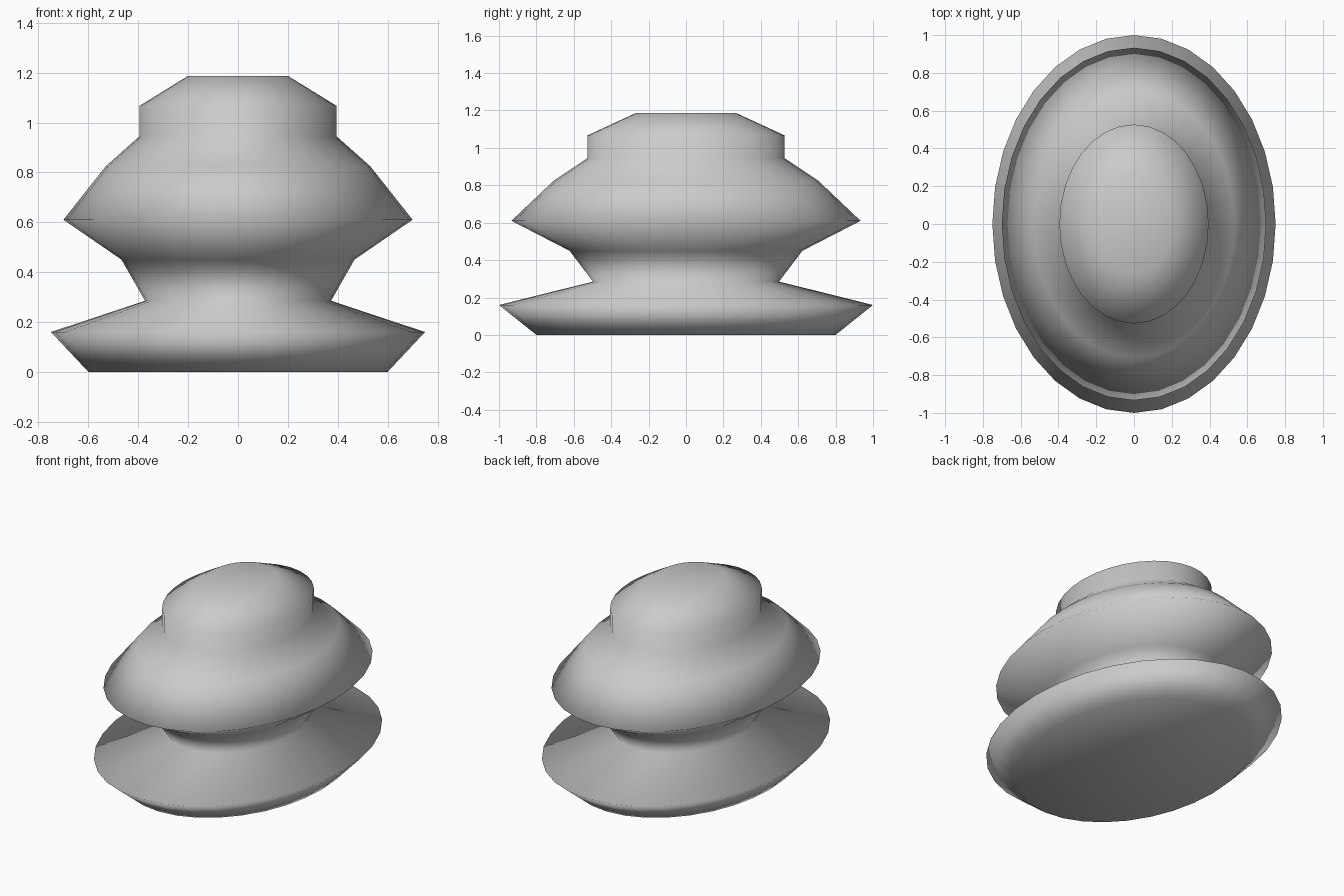
import bpy, bmesh
from math import tau
from mathutils import Matrix

if "Cube" in bpy.data.objects:
    bpy.data.objects.remove(bpy.data.objects["Cube"])

SIDES = 32
DEPTH_RATIO = 4 / 3

# Half profile (x radius, z), from the bottom centre to the top centre
PROFILE = [(0, 0), (0.6, 0), (0.75, 0.16), (0.373, 0.285), (0.467, 0.45),
           (0.70, 0.61), (0.53, 0.825), (0.395, 0.945), (0.395, 1.067),
           (0.2, 1.187), (0, 1.187)]

# Turned body: revolve the profile, then stretch it into an oval
bm = bmesh.new()
verts = [bm.verts.new((r, 0, z)) for r, z in PROFILE]
edges = [bm.edges.new(pair) for pair in zip(verts, verts[1:])]
bmesh.ops.spin(bm, geom=verts + edges, cent=(0, 0, 0), axis=(0, 0, 1),
               angle=tau, steps=SIDES, use_merge=True)
bmesh.ops.remove_doubles(bm, verts=bm.verts, dist=1e-4)
bmesh.ops.transform(bm, matrix=Matrix.Diagonal((1, DEPTH_RATIO, 1, 1)), verts=bm.verts)
bmesh.ops.recalc_face_normals(bm, faces=bm.faces)

# Soft shading across every ring, including the rims
for face in bm.faces:
    face.smooth = True

mesh = bpy.data.meshes.new("oval_turned_body")
bm.to_mesh(mesh)
bm.free()
body = bpy.data.objects.new("oval_turned_body", mesh)
bpy.context.collection.objects.link(body)
